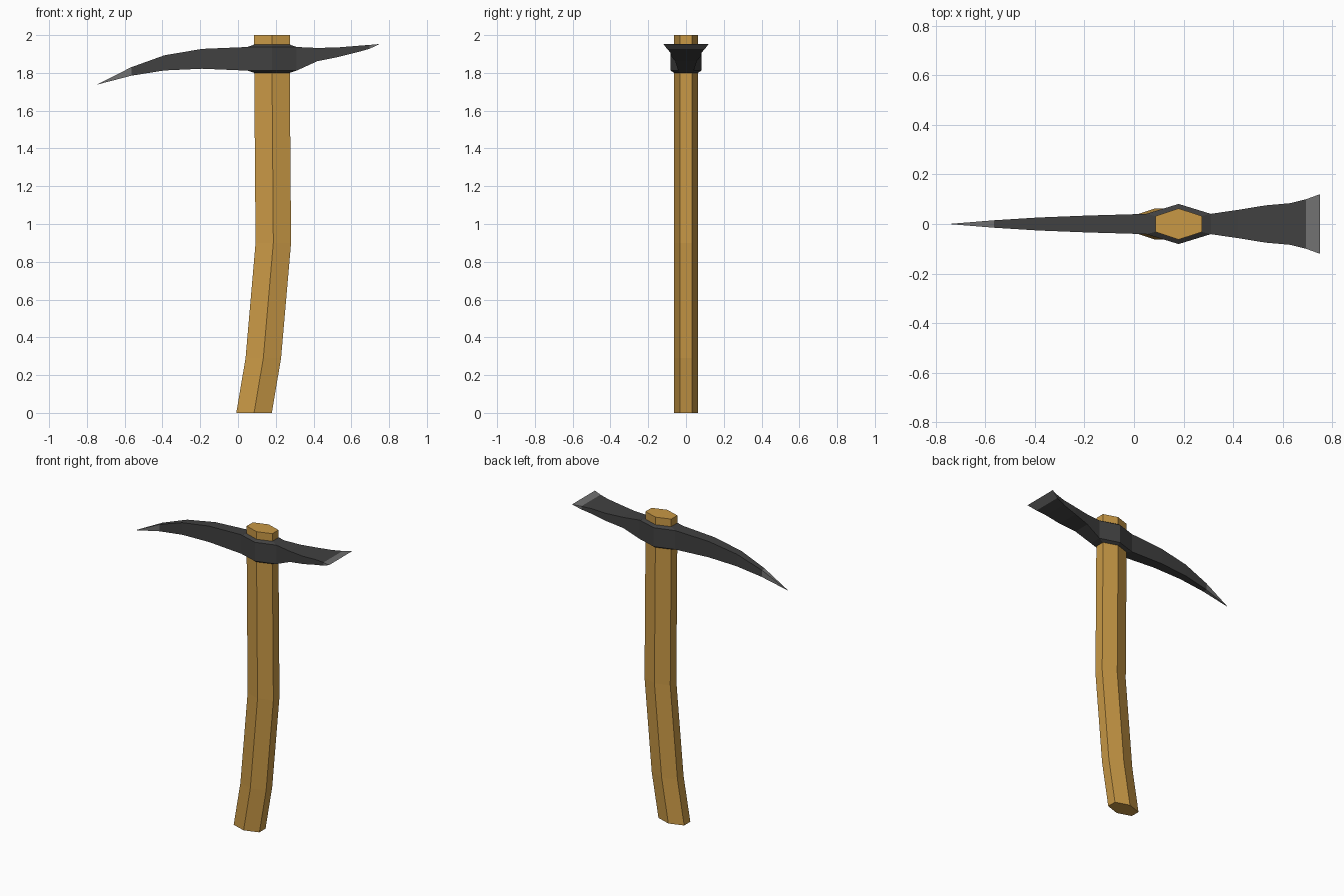
import bpy
import bmesh

if "Cube" in bpy.data.objects:
    bpy.data.objects.remove(bpy.data.objects["Cube"])


def material(name, rgb):
    m = bpy.data.materials.new(name)
    m.use_nodes = True
    m.diffuse_color = (*rgb, 1)
    m.node_tree.nodes["Principled BSDF"].inputs["Base Color"].default_value = (*rgb, 1)
    return m


wood = material("warm wood", (0.578, 0.314, 0.060))
iron = material("dark iron", (0.052, 0.052, 0.052))
steel = material("ground steel", (0.165, 0.165, 0.165))


def hexagon(cx, z, half_x, side_y, mid_y):
    """Six-sided ring, pointed towards front and back."""
    return [(cx + half_x, -side_y, z), (cx + half_x, side_y, z), (cx, mid_y, z),
            (cx - half_x, side_y, z), (cx - half_x, -side_y, z), (cx, -mid_y, z)]


def section(x, top, bottom, half_y):
    """Rectangular ring across one arm of the head."""
    return [(x, -half_y, bottom), (x, half_y, bottom), (x, half_y, top), (x, -half_y, top)]


def loft(bm, rings, caps=False, skip=()):
    """Skin rings with quads; skip holds (span, side) pairs left open."""
    rows = [[bm.verts.new(p) for p in ring] for ring in rings]
    n = len(rows[0])
    for i, (a, b) in enumerate(zip(rows, rows[1:])):
        for j in range(n):
            if (i, j) not in skip:
                k = (j + 1) % n
                bm.faces.new((a[j], a[k], b[k], b[j]))
    if caps:
        bm.faces.new(rows[0])
        bm.faces.new(rows[-1])


def finish(bm, name, mats):
    bmesh.ops.remove_doubles(bm, verts=bm.verts, dist=0.0005)
    bmesh.ops.recalc_face_normals(bm, faces=bm.faces)
    me = bpy.data.meshes.new(name)
    bm.to_mesh(me)
    bm.free()
    for m in mats:
        me.materials.append(m)
    ob = bpy.data.objects.new(name, me)
    bpy.context.scene.collection.objects.link(ob)
    return ob


# Handle: hexagonal shaft swept along a gentle bend
bm = bmesh.new()
spine = [(0.085, 0), (0.134, 0.29), (0.187, 0.9), (0.18, 1.8), (0.18, 2.0)]
loft(bm, [hexagon(x, z, 0.094, 0.032, 0.063) for x, z in spine], caps=True)
finish(bm, "handle", [wood])

# Head: bevelled collar, open where the two arms join it
EYE = 0.18
bm = bmesh.new()
inner, outer = (0.094, 0.032, 0.063), (0.13, 0.041, 0.081)
loft(bm, [hexagon(EYE, 1.80, *inner), hexagon(EYE, 1.812, *outer),
          hexagon(EYE, 1.937, *outer), hexagon(EYE, 1.95, *inner)],
     skip={(1, 0), (1, 3)})

# Pick arm, drooping to a point (x, top, bottom, half width)
pick = [(0.05, 1.937, 1.812, 0.041), (-0.19, 1.927, 1.822, 0.034),
        (-0.39, 1.893, 1.813, 0.026), (-0.565, 1.83, 1.785, 0.015),
        (-0.75, 1.737, 1.737, 0)]
# Adze arm, flaring to a wide edge
adze = [(0.31, 1.937, 1.812, 0.041), (0.42, 1.932, 1.862, 0.057),
        (0.53, 1.935, 1.884, 0.075), (0.63, 1.943, 1.909, 0.084),
        (0.695, 1.948, 1.927, 0.10), (0.75, 1.953, 1.953, 0.12)]
for arm in (pick, adze):
    loft(bm, [section(*s) for s in arm])

# Ground steel on the point and the cutting edge
for f in bm.faces:
    x = f.calc_center_median().x
    f.material_index = int(x < -0.57 or x > 0.70)
finish(bm, "pickaxe_head", [iron, steel])
